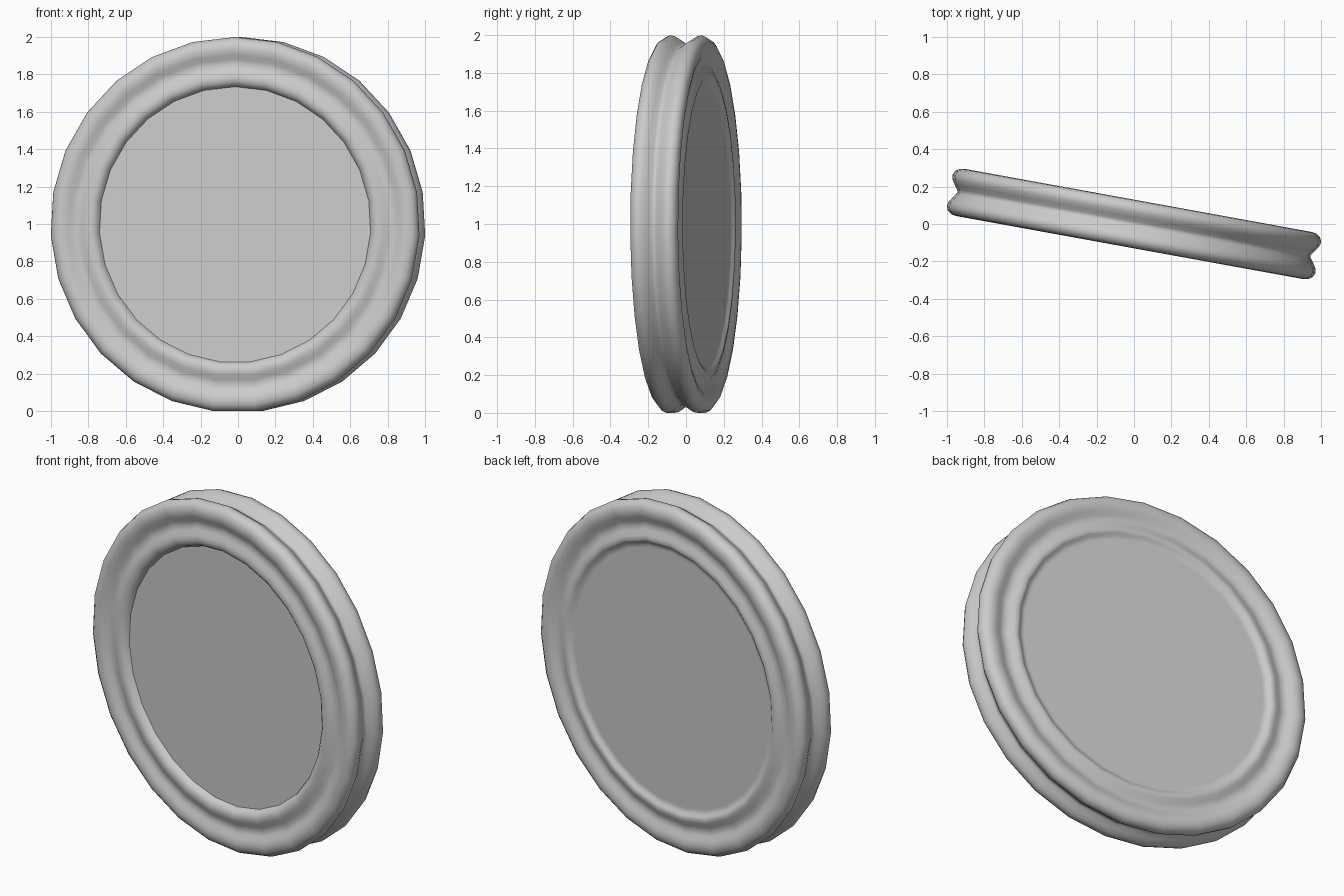
import bpy, bmesh, math

if "Cube" in bpy.data.objects:
    bpy.data.objects.remove(bpy.data.objects["Cube"], do_unlink=True)

SEGMENTS = 27
RADIUS = 1.003
CENTRE_Z = RADIUS * math.cos(math.pi / SEGMENTS)
TURN = math.radians(-10.3)

grey = bpy.data.materials.new("light_grey")
grey.use_nodes = True
grey.diffuse_color = (0.6, 0.6, 0.6, 1)
grey.node_tree.nodes["Principled BSDF"].inputs["Base Color"].default_value = (0.6, 0.6, 0.6, 1)


def ring(bm, r, y):
    """Circle of vertices about the y axis, first one at the top."""
    angles = [math.tau * i / SEGMENTS for i in range(SEGMENTS)]
    return [bm.verts.new((r * math.sin(a), y, r * math.cos(a))) for a in angles]


def finish(name, bm):
    """Turn the bmesh into a placed, coloured object."""
    mesh = bpy.data.meshes.new(name)
    bm.to_mesh(mesh)
    bm.free()
    mesh.materials.append(grey)
    obj = bpy.data.objects.new(name, mesh)
    bpy.context.collection.objects.link(obj)
    obj.location.z = CENTRE_Z
    obj.rotation_euler.z = TURN
    return obj


# Rim profile as (radius, depth): the outer half is shared by front and back
inner_front = [(0.7375, -0.088), (0.748, -0.108), (0.765, -0.121)]
half = [(0.786, -0.125), (0.81, -0.121), (0.835, -0.108), (0.86, -0.101),
        (0.885, -0.106), (0.91, -0.12), (0.94, -0.128), (0.97, -0.124),
        (0.992, -0.109), (RADIUS, -0.085), (0.998, -0.06), (0.982, -0.035),
        (0.965, -0.013)]
inner_back = [(0.775, 0.119), (0.762, 0.109), (0.748, 0.104), (0.735, 0.104)]
profile = inner_front + half + [(0.96, 0.0)] + [(r, -y) for r, y in reversed(half)] + inner_back

# Grooved rim, lathed
bm = bmesh.new()
rings = [ring(bm, r, y) for r, y in profile]
for a, b in zip(rings, rings[1:]):
    for i in range(SEGMENTS):
        j = (i + 1) % SEGMENTS
        bm.faces.new((a[i], a[j], b[j], b[i]))
bmesh.ops.recalc_face_normals(bm, faces=bm.faces)
# The outermost faces must point away from the axis
outer = max(bm.faces, key=lambda f: f.calc_center_median().z)
if outer.normal.z < 0:
    bmesh.ops.reverse_faces(bm, faces=bm.faces)
rim = finish("rim", bm)
bpy.ops.object.select_all(action="DESELECT")
rim.select_set(True)
bpy.context.view_layer.objects.active = rim
bpy.ops.object.shade_smooth_by_angle(angle=math.radians(50))

# Flat discs closing the rim on each side
for name, (r, y) in (("front_panel", profile[0]), ("back_panel", profile[-1])):
    bm = bmesh.new()
    face = bm.faces.new(ring(bm, r, y))
    face.normal_update()
    if face.normal.y * y < 0:
        face.normal_flip()
    finish(name, bm)
